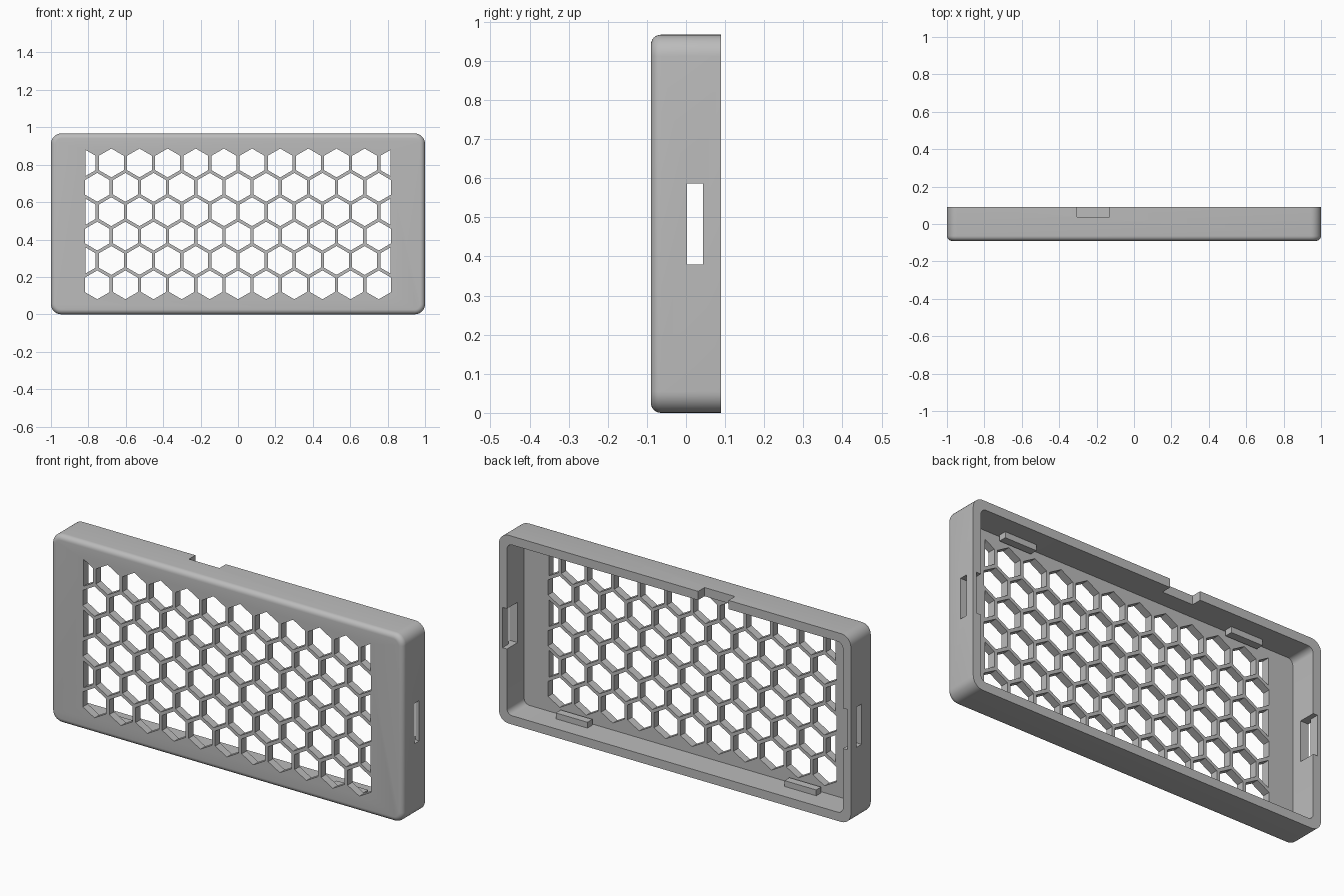
import bpy, bmesh, math
from mathutils import Vector

if "Cube" in bpy.data.objects:
    bpy.data.objects.remove(bpy.data.objects["Cube"], do_unlink=True)

HEIGHT, BACK, WALL = 0.967, 0.09, 0.045
FLOOR = -0.05
MID = HEIGHT / 2

grey = bpy.data.materials.new("plain grey")
grey.use_nodes = True
grey.diffuse_color = (0.5, 0.5, 0.5, 1)
grey.node_tree.nodes["Principled BSDF"].inputs["Base Color"].default_value = (0.5, 0.5, 0.5, 1)


def finish(bm, name):
    bmesh.ops.recalc_face_normals(bm, faces=bm.faces)
    mesh = bpy.data.meshes.new(name)
    bm.to_mesh(mesh)
    bm.free()
    mesh.materials.append(grey)
    obj = bpy.data.objects.new(name, mesh)
    bpy.context.collection.objects.link(obj)
    return obj


def box(name, x, y, z, corner=0, front_edge=0):
    """Box from (min, max) ranges, with rounded corners and a rounded front edge."""
    bm = bmesh.new()
    bmesh.ops.create_cube(bm, size=1)
    for v in bm.verts:
        v.co = Vector([r[0] if c < 0 else r[1] for c, r in zip(v.co, (x, y, z))])
    if corner:
        edges = [e for e in bm.edges if abs(e.verts[0].co.y - e.verts[1].co.y) > 0.01]
        bmesh.ops.bevel(bm, geom=edges, offset=corner, segments=8, profile=0.5, affect='EDGES')
    if front_edge:
        edges = [e for e in bm.edges if all(abs(v.co.y - y[0]) < 1e-5 for v in e.verts)]
        bmesh.ops.bevel(bm, geom=edges, offset=front_edge, segments=6, profile=0.5, affect='EDGES')
    return finish(bm, name)


def cut(target, cutter):
    cutter.hide_render = True
    mod = target.modifiers.new("cut", 'BOOLEAN')
    mod.operation, mod.solver, mod.object = 'DIFFERENCE', 'EXACT', cutter
    bpy.ops.object.select_all(action='DESELECT')
    target.select_set(True)
    bpy.context.view_layer.objects.active = target
    bpy.ops.object.modifier_apply(modifier=mod.name)
    bpy.data.objects.remove(cutter, do_unlink=True)


def hex_outline(cx, cz, radius, limit):
    """Upright hexagon; one centred past the limit is cropped to a straight side."""
    if abs(cx) < limit:
        angles = [math.radians(30 + 60 * i) for i in range(6)]
        return [(cx + radius * math.cos(a), cz + radius * math.sin(a)) for a in angles]
    side = math.copysign(1, cx)
    inner = cx - side * radius * math.cos(math.radians(30))
    tall = radius - (abs(cx) - limit) * math.tan(math.radians(30))
    return [(inner, cz - radius / 2), (side * limit, cz - tall),
            (side * limit, cz + tall), (inner, cz + radius / 2)]


def honeycomb(pitch=0.1505, radius=0.077, limit=0.815):
    bm = bmesh.new()
    for row in range(6):
        cz = MID + (row - 2.5) * pitch * math.sqrt(3) / 2
        columns = range(-5, 6) if row % 2 == 0 else [i + 0.5 for i in range(-6, 6)]
        for col in columns:
            outline = hex_outline(col * pitch, cz, radius, limit)
            face = bm.faces.new([bm.verts.new((x, -0.15, z)) for x, z in outline])
            extruded = bmesh.ops.extrude_face_region(bm, geom=[face])["geom"]
            verts = [g for g in extruded if isinstance(g, bmesh.types.BMVert)]
            bmesh.ops.translate(bm, verts=verts, vec=(0, 0.15, 0))
    return finish(bm, "honeycomb_cutter")


# Tray: rounded outer shell, open at the back
shell = box("tray_shell", (-1, 1), (-BACK, BACK), (0, HEIGHT), 0.055, 0.026)
cut(shell, box("cavity_cutter", (WALL - 1, 1 - WALL), (FLOOR, 0.2),
               (WALL, HEIGHT - WALL), 0.03))

# Ventilation grille through the front panel
cut(shell, honeycomb())

# Side slots, each with a recess inside the wall that opens at the back rim
slot_z = (0.38, 0.587)
cut(shell, box("recess_cutter", (-0.98, 0.98), (0.003, 0.2), slot_z))
cut(shell, box("slot_cutter", (-1.1, 1.1), (0.003, 0.043), slot_z))

# Cable notch in the top wall
cut(shell, box("notch_cutter", (-0.305, -0.132), (0.038, 0.2), (HEIGHT - 0.1, HEIGHT + 0.1)))

# Retaining tabs on the inside of the top and bottom walls
tabs = []
for side, x in (("left", 0.65), ("right", -0.65)):
    for level, z in (("bottom", (WALL - 0.01, WALL + 0.03)),
                     ("top", (HEIGHT - WALL - 0.03, HEIGHT - WALL + 0.01))):
        box(f"{level}_{side}_tab", (x - 0.09, x + 0.09), (-0.04, 0), z)

# Smooth the rounded edges, keep the cut edges sharp
bpy.ops.object.select_all(action='DESELECT')
shell.select_set(True)
bpy.context.view_layer.objects.active = shell
bpy.ops.object.shade_smooth_by_angle(angle=math.radians(30))
